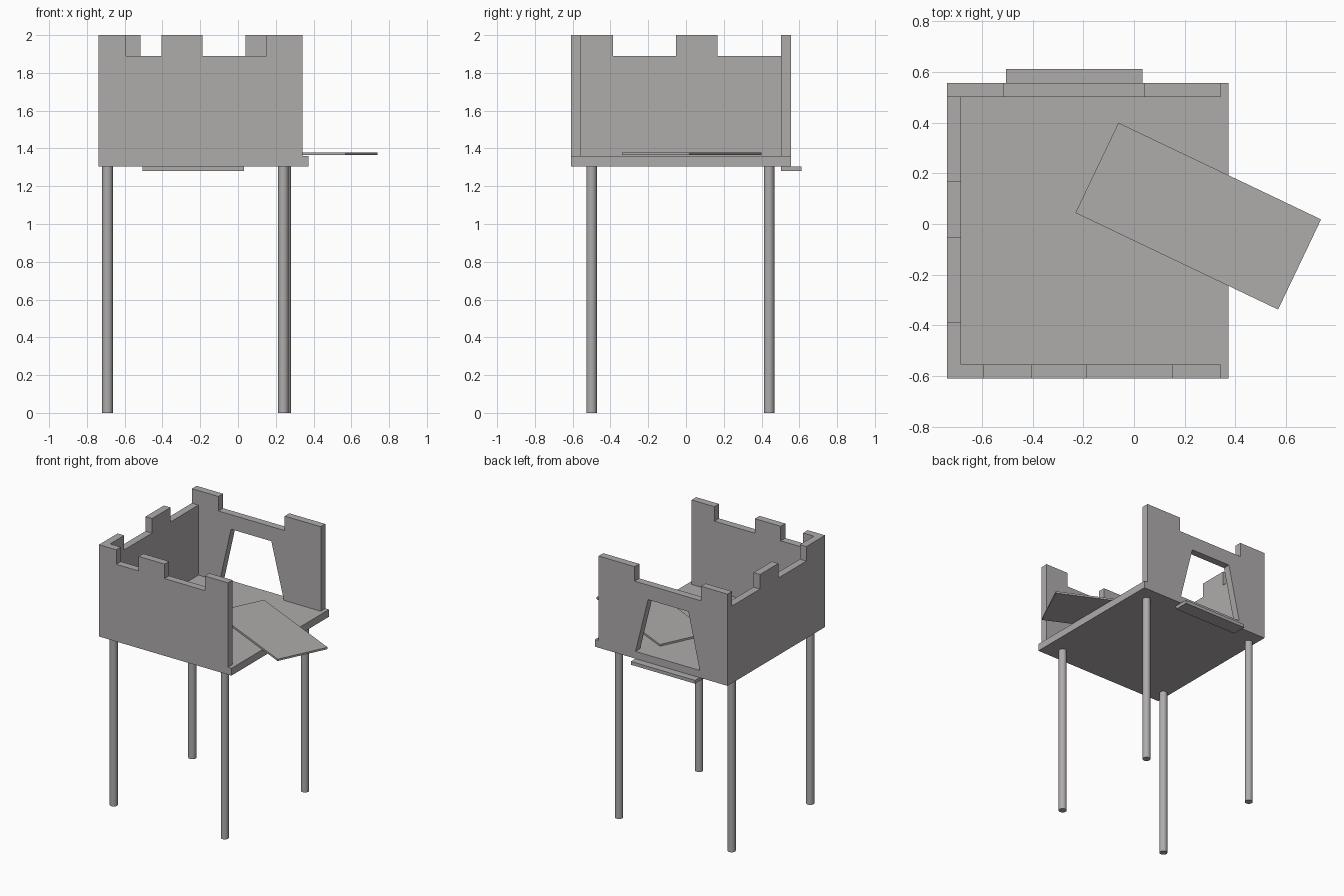
import bpy, bmesh, math
from mathutils import Matrix

if "Cube" in bpy.data.objects:
    bpy.data.objects.remove(bpy.data.objects["Cube"])

# dark, slightly warm grey used on every part
grey = bpy.data.materials.new("dark_grey")
grey.diffuse_color = (0.43, 0.41, 0.41, 1)
grey.use_nodes = True
grey.node_tree.nodes["Principled BSDF"].inputs["Base Color"].default_value = grey.diffuse_color


def finish(name, bm):
    bmesh.ops.recalc_face_normals(bm, faces=bm.faces)
    me = bpy.data.meshes.new(name)
    bm.to_mesh(me)
    bm.free()
    me.materials.append(grey)
    ob = bpy.data.objects.new(name, me)
    bpy.context.collection.objects.link(ob)
    return ob


def box(name, x, y, z):
    bm = bmesh.new()
    bmesh.ops.create_cube(bm, size=1)
    for v in bm.verts:
        v.co = [(a + b) / 2 + c * (b - a) for (a, b), c in zip((x, y, z), v.co)]
    return finish(name, bm)


def wall(name, profile, start, thick, along_y=False):
    """Extrude a (horizontal, z) outline through the wall thickness."""
    bm = bmesh.new()
    vs = [bm.verts.new((start, h, z) if along_y else (h, start, z)) for h, z in profile]
    ext = bmesh.ops.extrude_face_region(bm, geom=[bm.faces.new(vs)])
    move = (thick, 0, 0) if along_y else (0, thick, 0)
    bmesh.ops.translate(bm, vec=move, verts=[g for g in ext["geom"] if isinstance(g, bmesh.types.BMVert)])
    return finish(name, bm)


FLOOR, TOP, NOTCH, T = 1.36, 2.0, 1.89, 0.055


def battlement(a, b, notches, doorway=()):
    """Wall outline with notches along the top and an optional doorway below."""
    pts = [(a, FLOOR), *doorway, (b, FLOOR)]
    pts.append((b, NOTCH if notches[-1][1] == b else TOP))
    for lo, hi in reversed(notches):
        if hi != b:
            pts += [(hi, TOP), (hi, NOTCH)]
        pts += [(lo, NOTCH), (lo, TOP)]
    return pts + [(a, TOP)]


# platform and ledge beneath the doorway
box("floor_platform", (-0.738, 0.372), (-0.61, 0.557), (1.305, FLOOR))
box("doorway_ledge", (-0.505, 0.033), (0.502, 0.612), (1.28, 1.305))

# three battlement walls
wall("front_wall", battlement(-0.738, 0.342, [(-0.593, -0.405), (-0.188, 0.15)]), -0.61, T)
door = [(-0.505, FLOOR), (-0.41, 1.78), (-0.072, 1.78), (0.033, FLOOR)]
wall("back_wall", battlement(-0.738, 0.342, [(-0.515, 0.04)], door), 0.502, T)
wall("left_wall", battlement(-0.61, 0.502, [(-0.387, -0.053), (0.167, 0.502)]), -0.738, T, True)

# loose board lying across the open side
board = box("loose_board", (-0.443, 0.443), (-0.197, 0.197), (-0.007, 0.007))
board.data.transform(Matrix.Translation((0.2535, 0.031, 1.371)) @ Matrix.Rotation(math.radians(-25.5), 4, "Z"))

# round legs
for name, x, y in (("front_left_leg", -0.691, -0.5), ("front_right_leg", 0.24, -0.5),
                   ("back_left_leg", -0.691, 0.44), ("back_right_leg", 0.253, 0.44)):
    bpy.ops.mesh.primitive_cylinder_add(vertices=32, radius=0.028, depth=1.305, location=(x, y, 0.6525))
    leg = bpy.context.object
    leg.name = name
    leg.data.materials.append(grey)
    bpy.ops.object.shade_smooth_by_angle()
